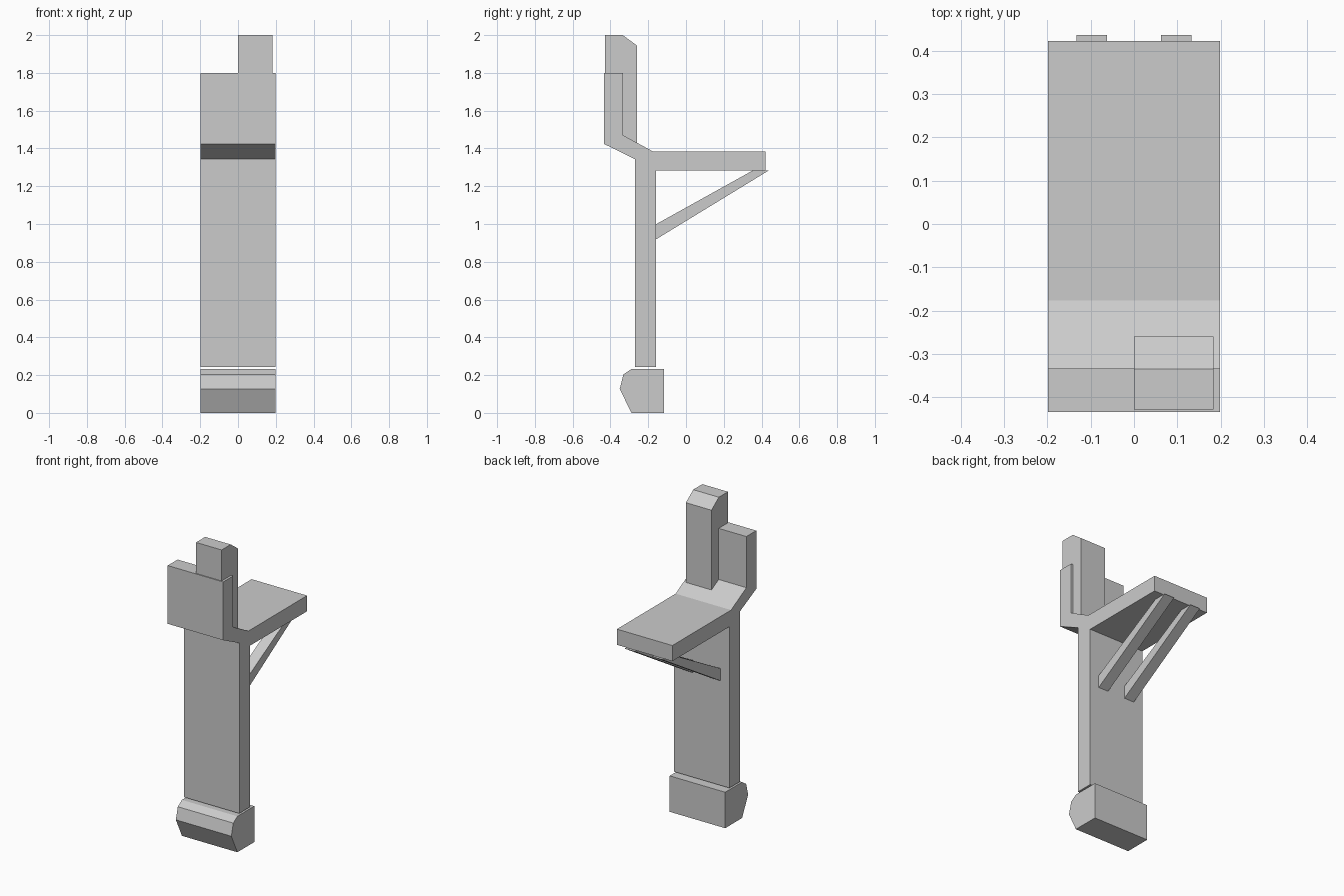
import bpy
import bmesh

cube = bpy.data.objects.get("Cube")
if cube:
    bpy.data.objects.remove(cube, do_unlink=True)

grey = bpy.data.materials.new("plain grey")
grey.use_nodes = True
GREY = (0.6, 0.6, 0.6, 1.0)
grey.diffuse_color = GREY
grey.node_tree.nodes["Principled BSDF"].inputs["Base Color"].default_value = GREY


def extrude_profile(name, profile, x0, x1):
    """Extrude a side profile of (y, z) points from x0 to x1."""
    bm = bmesh.new()
    face = bm.faces.new([bm.verts.new((x0, y, z)) for y, z in profile])
    result = bmesh.ops.extrude_face_region(bm, geom=[face])
    moved = [v for v in result["geom"] if isinstance(v, bmesh.types.BMVert)]
    bmesh.ops.translate(bm, verts=moved, vec=(x1 - x0, 0, 0))
    bmesh.ops.recalc_face_normals(bm, faces=bm.faces)
    mesh = bpy.data.meshes.new(name)
    bm.to_mesh(mesh)
    bm.free()
    mesh.materials.append(grey)
    obj = bpy.data.objects.new(name, mesh)
    bpy.context.collection.objects.link(obj)
    return obj


HALF = 0.198

# Post, shelf and raised front plate share one bent profile
extrude_profile("post_and_shelf", [
    (-0.27, 0.243), (-0.16, 0.243), (-0.16, 1.284), (0.422, 1.284),
    (0.422, 1.385), (-0.177, 1.385), (-0.333, 1.47), (-0.333, 1.8),
    (-0.434, 1.8), (-0.434, 1.424), (-0.27, 1.343)], -HALF, HALF)

# Bevelled foot, just below the post
extrude_profile("foot", [
    (-0.289, 0), (-0.117, 0), (-0.117, 0.232), (-0.289, 0.232),
    (-0.331, 0.204), (-0.351, 0.127)], -HALF, HALF)

# Chamfered block rising on one side of the plate
extrude_profile("upright_block", [
    (-0.428, 1.45), (-0.333, 1.42), (-0.26, 1.41), (-0.26, 1.945),
    (-0.335, 2.0), (-0.428, 2.0)], 0, 0.183)

# Two diagonal braces under the shelf
for side, x in (("right", -0.0975), ("left", 0.0975)):
    extrude_profile(side + "_brace", [
        (-0.16, 0.918), (0.436, 1.282), (0.351, 1.282), (-0.16, 0.998)],
        x - 0.0355, x + 0.0355)
